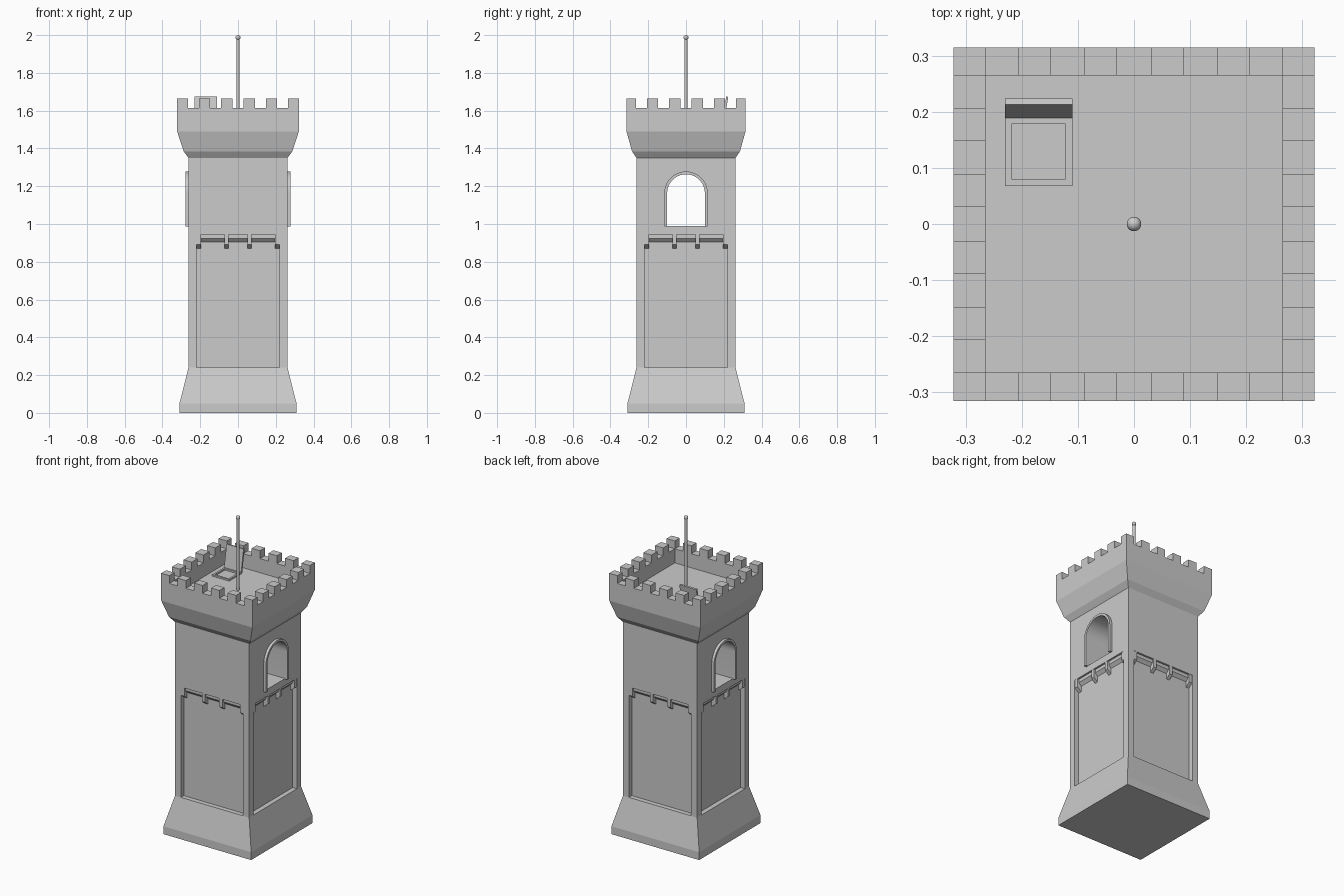
import bpy, bmesh, math
from mathutils import Matrix, Vector

if "Cube" in bpy.data.objects:
    bpy.data.objects.remove(bpy.data.objects["Cube"])


def make(name, bm):
    bmesh.ops.recalc_face_normals(bm, faces=bm.faces)
    me = bpy.data.meshes.new(name)
    bm.to_mesh(me)
    bm.free()
    ob = bpy.data.objects.new(name, me)
    bpy.context.collection.objects.link(ob)
    return ob


def box(bm, x0, x1, y0, y1, z0, z1):
    m = Matrix.Translation(((x0 + x1) / 2, (y0 + y1) / 2, (z0 + z1) / 2))
    m = m @ Matrix.Diagonal((x1 - x0, y1 - y0, z1 - z0, 1))
    bmesh.ops.create_cube(bm, size=1, matrix=m)


def prism(bm, pts, lo, hi, turn=0):
    """Extrude a (y, z) outline along x, then turn it about z."""
    rot = Matrix.Rotation(turn, 3, 'Z')
    a, b = [[bm.verts.new(rot @ Vector((x, y, z))) for y, z in pts] for x in (lo, hi)]
    n = len(pts)
    bm.faces.new(a)
    bm.faces.new(b[::-1])
    for i in range(n):
        j = (i + 1) % n
        bm.faces.new((a[i], a[j], b[j], b[i]))


def arch(r, z0, zc, n=20):
    """Round-headed outline, from right foot over the top to left foot."""
    return ([(r, z0)] +
            [(r * math.cos(math.pi * i / n), zc + r * math.sin(math.pi * i / n)) for i in range(n + 1)] +
            [(-r, z0)])


def cut(ob, cutter):
    mod = ob.modifiers.new("cut", 'BOOLEAN')
    mod.operation = 'DIFFERENCE'
    mod.solver = 'EXACT'
    mod.object = cutter
    bpy.context.view_layer.objects.active = ob
    bpy.ops.object.modifier_apply(modifier=mod.name)
    bpy.data.objects.remove(cutter)


S = 0.262          # shaft half width
D = 0.03           # panel depth
FLOOR = 1.525      # roof deck height
QUARTERS = [k * math.pi / 2 for k in range(4)]

# Tower body: stacked square rings, folding inside the parapet to the roof deck
rings = [(.31, .31, 0), (.31, .31, .05), (S, S, .24), (S, S, 1.35), (.288, .286, 1.385),
         (.322, .315, 1.49), (.322, .315, 1.615), (.265, .265, 1.615), (.265, .265, FLOOR)]
bm = bmesh.new()
loops = [[bm.verts.new((sx * x, sy * y, z)) for sx, sy in ((-1, -1), (1, -1), (1, 1), (-1, 1))]
         for x, y, z in rings]
for a, b in zip(loops, loops[1:]):
    for i in range(4):
        j = (i + 1) % 4
        bm.faces.new((a[i], a[j], b[j], b[i]))
bm.faces.new(loops[0][::-1])
bm.faces.new(loops[-1])
tower = make("tower_body", bm)

# Sunken wall panels on all four sides
bm = bmesh.new()
for t in QUARTERS:
    prism(bm, [(-S - .1, .24), (-S + D, .24), (-S + D, .945), (-S - .1, .945)], -.22, .22, t)
# keep the sloped base untouched below the panels
cut(tower, make("panel_cutter", bm))

# Arched passage running through the tower from side to side
bm = bmesh.new()
prism(bm, arch(.1, .99, 1.163), -.5, .5)
cut(tower, make("window_cutter", bm))

# Panel lintels with sloped undersides, carried on four brackets each
bm = bmesh.new()
w = -S + D + .002
for t in QUARTERS:
    prism(bm, [(w, .903), (-S + .012, .924), (-S + .012, .945), (w, .945)], -.22, .22, t)
for t in QUARTERS:
    for x in (-.208, -.061, .061, .208):
        prism(bm, [(w, .868), (-S + .001, .892), (-S + .001, .945), (w, .945)], x - .011, x + .011, t)
make("panel_brackets", bm)

# Raised arch frames around both window openings
bm = bmesh.new()
outer, inner = arch(.115, .987, 1.163), arch(.1, .987, 1.163)
for s in (-1, 1):
    grid = [[bm.verts.new((s * x, y, z)) for y, z in o]
            for o, x in ((outer, S - .01), (outer, .279), (inner, .279), (inner, S - .01))]
    for k in range(4):
        a, b = grid[k], grid[(k + 1) % 4]
        for i in range(len(a) - 1):
            bm.faces.new((a[i], a[i + 1], b[i + 1], b[i]))
    for end in (0, -1):
        bm.faces.new([g[end] for g in grid])
make("window_frames", bm)

# Battlements: corner blocks and four merlons along each edge
bm = bmesh.new()
spans = [(-.207, -.148), (-.089, -.03), (.03, .089), (.148, .207)]
for s in (-1, 1):
    ys = sorted((s * .265, s * .315))
    xs = sorted((s * .265, s * .322))
    for a, b in spans:
        box(bm, a, b, *ys, 1.614, 1.665)
        box(bm, *xs, a, b, 1.614, 1.665)
    for q in (-1, 1):
        box(bm, *xs, *sorted((q * .265, q * .315)), 1.614, 1.665)
make("battlements", bm)

# Roof hatch frame
bm = bmesh.new()
for x0, x1, y0, y1 in ((-.23, -.11, .068, .08), (-.23, -.11, .178, .19),
                       (-.23, -.218, .08, .178), (-.122, -.11, .08, .178)):
    box(bm, x0, x1, y0, y1, FLOOR - .002, FLOOR + .01)
make("hatch_frame", bm)

# Open hatch lid leaning back
bm = bmesh.new()
prism(bm, [(.187, FLOOR), (.213, 1.675), (.224, 1.673), (.198, FLOOR)], -.23, -.11)
make("hatch_lid", bm)

# Flagpole with a ball on top
bm = bmesh.new()
bmesh.ops.create_cone(bm, cap_ends=True, segments=16, radius1=.008, radius2=.008, depth=1.98 - FLOOR,
                      matrix=Matrix.Translation((0, 0, (1.98 + FLOOR) / 2)))
bmesh.ops.create_uvsphere(bm, u_segments=16, v_segments=10, radius=.013,
                          matrix=Matrix.Translation((0, 0, 1.987)))
pole = make("flagpole", bm)

# Smooth only the rounded parts
for name in ("flagpole", "window_frames", "tower_body"):
    ob = bpy.data.objects[name]
    bpy.ops.object.select_all(action='DESELECT')
    ob.select_set(True)
    bpy.context.view_layer.objects.active = ob
    bpy.ops.object.shade_smooth_by_angle(angle=math.radians(12 if name == "tower_body" else 35))
